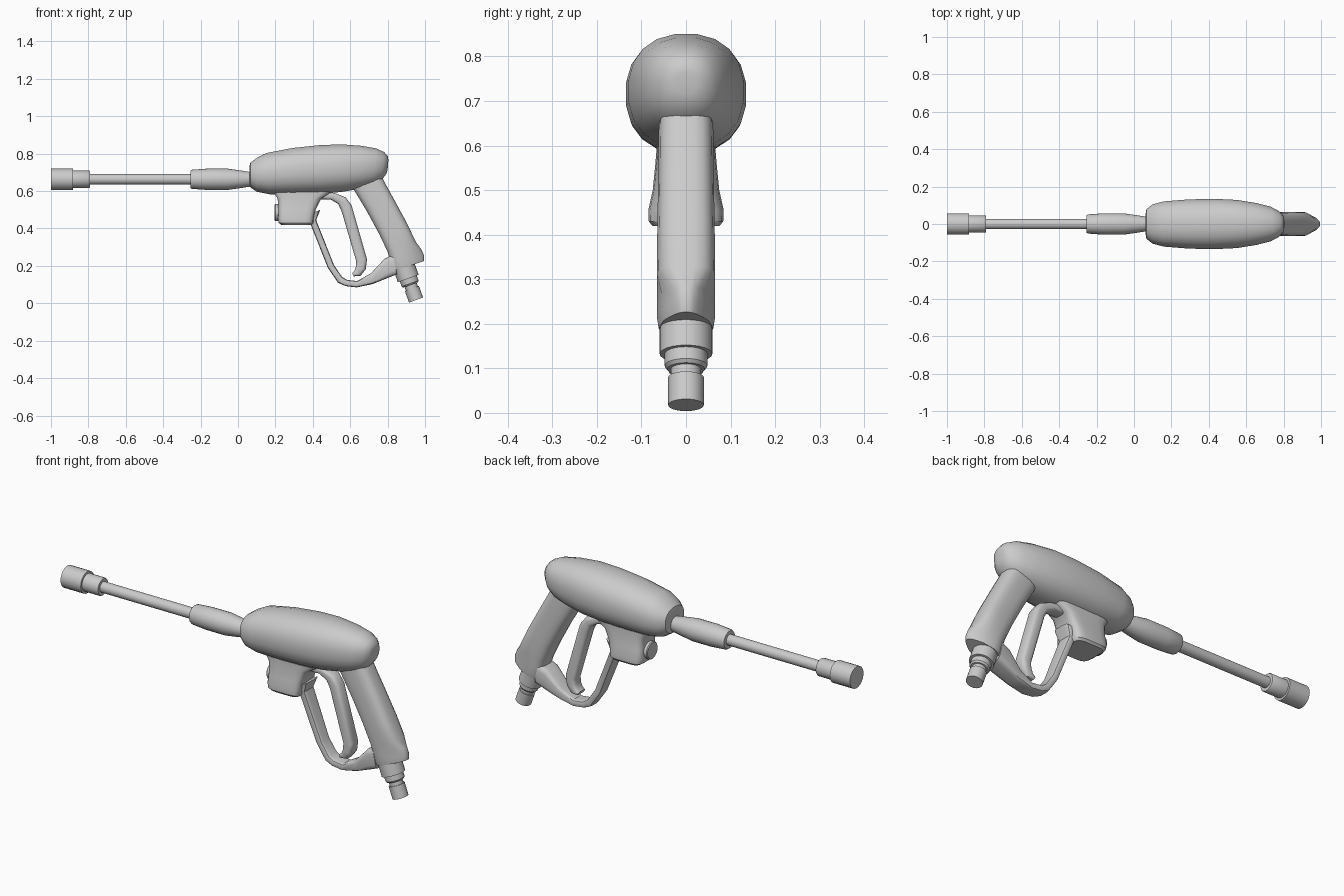
import bpy, bmesh, math
from mathutils import Vector


def finish(name, rings, angle=35):
    """Skin a list of point rings into a capped, angle-smoothed object."""
    bm = bmesh.new()
    vs = [[bm.verts.new(p) for p in ring] for ring in rings]
    n = len(vs[0])
    for a, b in zip(vs, vs[1:]):
        for i in range(n):
            j = (i + 1) % n
            bm.faces.new((a[i], a[j], b[j], b[i]))
    bm.faces.new(vs[0])
    bm.faces.new(vs[-1][::-1])
    bmesh.ops.recalc_face_normals(bm, faces=bm.faces)
    me = bpy.data.meshes.new(name)
    bm.to_mesh(me)
    bm.free()
    ob = bpy.data.objects.new(name, me)
    bpy.context.collection.objects.link(ob)
    bpy.ops.object.select_all(action='DESELECT')
    ob.select_set(True)
    bpy.context.view_layer.objects.active = ob
    bpy.ops.object.shade_smooth_by_angle(angle=math.radians(angle))
    return ob


def loft(name, sections, power=2.3, sides=20, angle=35):
    """Sections: (x0, z0, x1, z1, half width[, taper at second point])."""
    rings = []
    for x0, z0, x1, z1, hw, *t in sections:
        taper = t[0] if t else 0
        ring = []
        for k in range(sides):
            a = 2 * math.pi * (k + 0.5) / sides
            c, s = math.cos(a), math.sin(a)
            u = math.copysign(abs(c) ** (2 / power), c)
            v = math.copysign(abs(s) ** (2 / power), s) * (1 - taper * max(0, u))
            ring.append(((x0 + x1) / 2 + u * (x1 - x0) / 2, v * hw,
                         (z0 + z1) / 2 + u * (z1 - z0) / 2))
        # stretch so the ring exactly reaches both end points
        m = math.cos(math.pi / sides) ** (2 / power)
        cx, cz = (x0 + x1) / 2, (z0 + z1) / 2
        rings.append([(cx + (x - cx) / m, y, cz + (z - cz) / m) for x, y, z in ring])
    return finish(name, rings, angle)


def lathe(name, start, axis, profile, sides=24):
    """Turned part: profile of (distance along axis, radius)."""
    ax = Vector(axis).normalized()
    side = Vector((0, 1, 0))
    up = ax.cross(side)
    rings = []
    for d, r in profile:
        rings.append([Vector(start) + ax * d
                      + r * (side * math.cos(2 * math.pi * k / sides)
                             + up * math.sin(2 * math.pi * k / sides))
                      for k in range(sides)])
    return finish(name, rings)


# Lance: nozzle, collar, tube and sleeve
Z = 0.663
X = (1, 0, 0)
lathe("nozzle", (-1, 0, Z), X, [(0, 0.057), (0.118, 0.057)])
lathe("nozzle_collar", (-0.885, 0, Z), X, [(0, 0.046), (0.09, 0.046), (0.095, 0.043)])
lathe("lance_tube", (-0.80, 0, Z), X, [(0, 0.028), (0.57, 0.028)])
lathe("lance_sleeve", (-0.255, 0, Z), X,
      [(0, 0.046), (0.008, 0.051), (0.09, 0.057), (0.2, 0.057), (0.27, 0.047), (0.34, 0.036)])

# Rounded main housing
loft("main_body", [
    (0.062, 0.64, 0.062, 0.735, 0.055),
    (0.066, 0.62, 0.066, 0.752, 0.08),
    (0.10, 0.597, 0.10, 0.777, 0.106),
    (0.17, 0.583, 0.15, 0.803, 0.122),
    (0.30, 0.583, 0.29, 0.830, 0.133),
    (0.43, 0.586, 0.43, 0.845, 0.136),
    (0.55, 0.595, 0.55, 0.850, 0.130),
    (0.65, 0.612, 0.66, 0.842, 0.113),
    (0.72, 0.632, 0.74, 0.828, 0.093),
    (0.765, 0.655, 0.782, 0.808, 0.07),
    (0.792, 0.69, 0.802, 0.785, 0.045),
    (0.800, 0.715, 0.804, 0.765, 0.022)])

# Handle, flaring to a narrow heel at the bottom rear
loft("grip", [
    (0.595, 0.645, 0.755, 0.705, 0.060),
    (0.63, 0.59, 0.785, 0.645, 0.062),
    (0.69, 0.49, 0.84, 0.545, 0.063),
    (0.755, 0.37, 0.905, 0.425, 0.065),
    (0.80, 0.275, 0.95, 0.33, 0.066),
    (0.812, 0.235, 0.982, 0.285, 0.066, 0.55),
    (0.822, 0.195, 0.995, 0.255, 0.066, 0.6),
    (0.833, 0.172, 0.995, 0.226, 0.062, 0.6)], power=3.2)

# Hose connector
lathe("hose_connector", (0.886, 0, 0.20), (0.34, 0, -0.94), [
    (0, 0.059), (0.072, 0.059), (0.072, 0.048), (0.10, 0.048), (0.108, 0.042),
    (0.108, 0.034), (0.128, 0.034), (0.128, 0.04), (0.194, 0.04)])

# Trigger housing below the body, with round front button
loft("trigger_housing", [
    (0.18, 0.64, 0.52, 0.64, 0.066),
    (0.195, 0.585, 0.485, 0.585, 0.067),
    (0.212, 0.56, 0.445, 0.56, 0.069),
    (0.215, 0.50, 0.415, 0.50, 0.075),
    (0.213, 0.455, 0.405, 0.455, 0.085),
    (0.217, 0.43, 0.403, 0.43, 0.084),
    (0.232, 0.419, 0.395, 0.419, 0.075)], power=5)
lathe("lock_button", (0.196, 0, 0.485), X, [(0, 0.042), (0.004, 0.046), (0.04, 0.046)])

# Trigger guard loop, widening into the grip
loft("trigger_guard", [
    (0.365, 0.47, 0.44, 0.50, 0.05),
    (0.383, 0.435, 0.418, 0.445, 0.042),
    (0.48, 0.19, 0.513, 0.205, 0.036),
    (0.535, 0.11, 0.557, 0.14, 0.037),
    (0.575, 0.092, 0.585, 0.125, 0.038),
    (0.635, 0.085, 0.637, 0.119, 0.039),
    (0.72, 0.103, 0.71, 0.16, 0.043),
    (0.80, 0.135, 0.785, 0.24, 0.055),
    (0.85, 0.155, 0.83, 0.26, 0.058)], power=5, sides=16)

# Trigger lever with a hooked tip
loft("trigger", [
    (0.43, 0.555, 0.44, 0.60, 0.034),
    (0.495, 0.555, 0.515, 0.59, 0.034),
    (0.535, 0.532, 0.575, 0.567, 0.034),
    (0.553, 0.495, 0.607, 0.525, 0.034),
    (0.632, 0.225, 0.69, 0.235, 0.034),
    (0.630, 0.195, 0.683, 0.182, 0.034),
    (0.622, 0.172, 0.655, 0.147, 0.033),
    (0.610, 0.162, 0.618, 0.144, 0.030)], power=3.5, sides=16)
